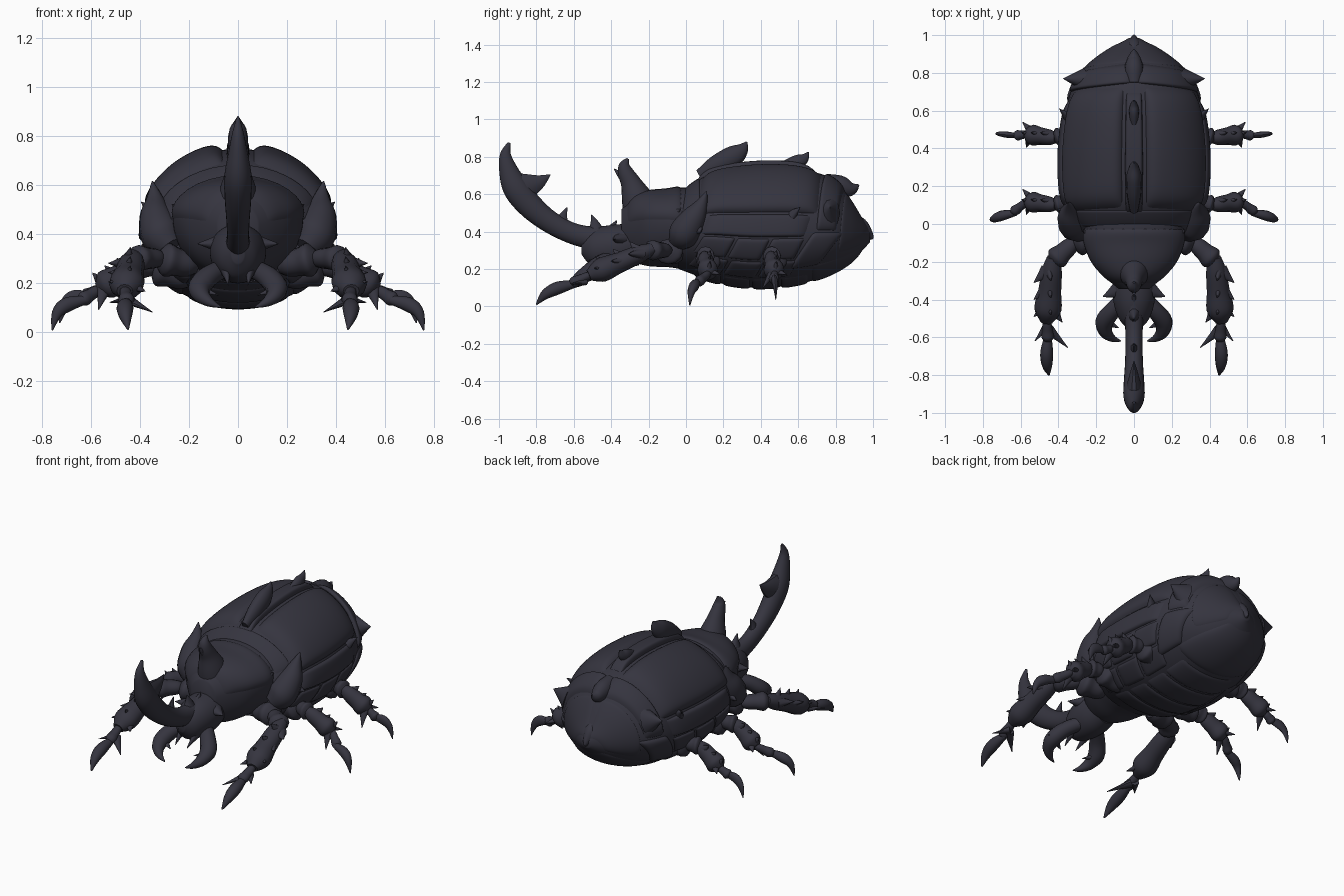
import bpy, bmesh, math
from mathutils import Vector

old = bpy.data.objects.get("Cube")
if old:
    bpy.data.objects.remove(old, do_unlink=True)

COLOUR = (0.036, 0.035, 0.05, 1)
mat = bpy.data.materials.new("dark chitin")
mat.use_nodes = True
mat.diffuse_color = COLOUR
bsdf = mat.node_tree.nodes["Principled BSDF"]
bsdf.inputs["Base Color"].default_value = COLOUR
bsdf.inputs["Roughness"].default_value = 0.5
X, Y, Z = Vector((1, 0, 0)), Vector((0, 1, 0)), Vector((0, 0, 1))


def smooth_rows(rows, steps):
    """Catmull-Rom interpolation of rows of equal length."""
    out = []
    for i in range(len(rows) - 1):
        p0, p1, p2 = rows[max(i - 1, 0)], rows[i], rows[i + 1]
        p3 = rows[min(i + 2, len(rows) - 1)]
        for k in range(steps):
            t = k / steps
            out.append([b + t / 2 * (c - a + t * (2 * a - 5 * b + 4 * c - d + t * (3 * (b - c) + d - a)))
                        for a, b, c, d in zip(p0, p1, p2, p3)])
    return out + [list(rows[-1])]


def skin(name, rings, closed=True, centre=None):
    """Join rings of points into a smooth surface."""
    bm = bmesh.new()
    vs = [[bm.verts.new(p) for p in ring] for ring in rings]
    n = len(vs[0])
    for a, b in zip(vs, vs[1:]):
        for j in range(n if closed else n - 1):
            bm.faces.new((a[j], a[(j + 1) % n], b[(j + 1) % n], b[j]))
    if closed:
        bm.faces.new(vs[0])
        bm.faces.new(vs[-1])
    bmesh.ops.recalc_face_normals(bm, faces=bm.faces)
    if centre:
        bm.normal_update()
        if sum(f.normal.dot(f.calc_center_median() - centre) for f in bm.faces) < 0:
            bmesh.ops.reverse_faces(bm, faces=bm.faces)
    me = bpy.data.meshes.new(name)
    bm.to_mesh(me)
    bm.free()
    ob = bpy.data.objects.new(name, me)
    bpy.context.collection.objects.link(ob)
    me.materials.append(mat)
    bpy.ops.object.select_all(action="DESELECT")
    ob.select_set(True)
    bpy.context.view_layer.objects.active = ob
    bpy.ops.object.shade_smooth_by_angle(angle=math.radians(45))


def tube(name, pts, ref=X, flat=1.0, sides=12, steps=5):
    """Sweep a round section along points of (x, y, z, radius)."""
    rows = smooth_rows(pts, steps)
    rings = []
    for i, r in enumerate(rows):
        t = Vector(rows[min(i + 1, len(rows) - 1)][:3]) - Vector(rows[max(i - 1, 0)][:3])
        up = t.cross(ref).normalized()
        side = up.cross(t).normalized()
        rad = max(r[3], 0.002)
        angles = [math.tau * k / sides for k in range(sides)]
        rings.append([Vector(r[:3]) + rad * (flat * math.cos(a) * side + math.sin(a) * up) for a in angles])
    skin(name, rings)


def spike(name, base, tip, r, bend=(0, 0, 0), ref=X, flat=0.7):
    """Curved thorn from base to tip."""
    a, b = Vector(base), Vector(tip)
    m = a.lerp(b, 0.5) + Vector(bend)
    tube(name, [(*a, r), (*m, r * 0.5), (*b, 0.002)], ref, flat, 10)


def section_point(row, deg, lift=0.0):
    y, hw, top, bot, mid = row
    c, s = math.cos(math.radians(deg)), math.sin(math.radians(deg))
    return Vector(((hw + lift) * c, y, mid + ((top - mid if s > 0 else mid - bot) + lift) * s))


def loft(name, rows):
    skin(name, [[section_point(r, a) for a in range(0, 360, 8)] for r in rows])


def row_at(rows, y):
    for a, b in zip(rows, rows[1:]):
        if min(a[0], b[0]) <= y <= max(a[0], b[0]):
            t = (y - a[0]) / ((b[0] - a[0]) or 1)
            return [p + (q - p) * t for p, q in zip(a, b)]
    return rows[-1]


def plate(name, rows, y0, y1, a0, a1, lift, slant=0.0, nu=24, nv=24):
    """Pillowed armour plate lying on a lofted body."""
    grid = []
    for i in range(nu + 1):
        u = 0.5 - 0.5 * math.cos(math.pi * i / nu)
        line = []
        for j in range(nv + 1):
            v = 0.5 - 0.5 * math.cos(math.pi * j / nv)
            h = (1 - abs(2 * u - 1) ** 10) * (1 - abs(2 * v - 1) ** 10)
            row = row_at(rows, y0 + (y1 - y0) * u + slant * (v - 0.5))
            line.append(section_point(row, a0 + (a1 - a0) * v, lift * h - 0.008))
        grid.append(line)
    skin(name, grid, False, Vector((0, (y0 + y1) / 2, 0.4)))


# Abdomen, thorax and head cores: y, half width, top, bottom, widest height
abdomen = smooth_rows([(-0.04, .29, .59, .2, .4), (.04, .345, .66, .17, .4), (.15, .38, .715, .13, .4),
                       (.35, .39, .745, .1, .39), (.55, .372, .745, .11, .39), (.7, .335, .715, .145, .39),
                       (.8, .285, .67, .185, .39), (.88, .2, .575, .235, .385), (.94, .11, .475, .295, .375),
                       (.985, .025, .4, .345, .37)], 6)
thorax = smooth_rows([(.06, .3, .63, .2, .44), (-.02, .27, .635, .2, .46), (-.1, .262, .62, .21, .47),
                      (-.2, .222, .61, .215, .47), (-.28, .155, .585, .24, .46), (-.345, .08, .52, .3, .43)], 6)
head = smooth_rows([(-.25, .1, .44, .22, .34), (-.34, .115, .44, .2, .33), (-.43, .105, .43, .2, .32),
                    (-.51, .075, .4, .22, .31), (-.56, .025, .36, .28, .32)], 6)
loft("abdomen", abdomen)
loft("thorax", thorax)
loft("head", head)

# Centre ridge, pronotum shield, collar and belly
plate("wing_ridge", abdomen, .05, .7, 83, 97, .04)
plate("pronotum_shield", thorax, -.32, -.02, -6, 186, .02)
plate("collar", abdomen, -.02, .075, 25, 155, .016)
for i in range(4):
    y = .04 + i * .155
    plate(f"belly_plate_{i + 1}", abdomen, y, y + .15, -124, -56, .016)
plate("tail_belly_plate", abdomen, .665, .95, -140, -40, .016)

# Spines along the back
tube("front_ridge_spine", [(0, .07, .7, .03), (0, .16, .75, .055), (0, .25, .8, .058),
                           (0, .3, .84, .036), (0, .325, .88, .004)], flat=.7)
tube("rear_ridge_spine", [(0, .53, .75, .03), (0, .59, .77, .038), (0, .63, .79, .028), (0, .655, .825, .003)], flat=.7)
tube("tail_spine", [(0, .74, .66, .05), (0, .82, .64, .06), (0, .885, .63, .038), (0, .925, .65, .003)], flat=.85)
tube("tail_nub", [(0, .85, .44, .08), (0, .93, .405, .065), (0, .975, .38, .033), (0, 1.0, .362, .006)], flat=.7)

# Great head horn with its prongs
tube("head_horn", [(0, -.4, .36, .075), (0, -.5, .365, .062), (0, -.62, .395, .056), (0, -.74, .46, .06),
                   (0, -.84, .545, .068), (0, -.91, .635, .07), (0, -.95, .73, .05),
                   (0, -.965, .81, .03), (0, -.945, .875, .008)], flat=.8, sides=20, steps=8)
spike("horn_upper_prong", (0, -.87, .635), (0, -.725, .705), .085, (0, .01, -.005), flat=.5)
spike("horn_lower_prong", (0, -.67, .43), (0, -.635, .53), .05, (0, -.005, 0), flat=.6)
spike("horn_base_prong", (0, -.48, .39), (0, -.505, .49), .055, (0, .005, 0))
spike("brow_prong", (0, -.4, .41), (0, -.37, .46), .03)

# Thorax horn
tube("thorax_horn", [(0, -.235, .5, .1), (0, -.265, .585, .082), (0, -.295, .66, .055), (0, -.322, .715, .042),
                     (0, -.328, .755, .03), (0, -.31, .79, .006)], flat=.9, sides=20)
spike("thorax_horn_point", (0, -.31, .68), (0, -.385, .735), .045, (0, 0, -.005))


def limb(name, joints, radii, ref):
    """Chain of swollen segments between joints."""
    for k, r in enumerate(radii):
        a, b = Vector(joints[k]), Vector(joints[k + 1])
        shape = [(-.08, .5), (.15, .8), (.5, .92), (.82, 1.08), (1.03, .5)]
        tube(f"{name}_segment_{k + 1}", [(*a.lerp(b, t), r * w) for t, w in shape], ref, 0.9)


for side, s in (("left", 1), ("right", -1)):
    def P(x, y, z):
        return (s * x, y, z)

    def arc(a0, a1):
        return (a0, a1) if s > 0 else (180 - a0, 180 - a1)

    # Wing cases and flank armour
    plate(f"{side}_wing_case", abdomen, .07, .72, *arc(18, 81), .038, .02, 40, 32)
    plate(f"{side}_flank_panel", abdomen, .09, .66, *arc(-4, 17), .024, .04)
    plate(f"{side}_tail_band", abdomen, .72, .83, *arc(2, 88), .028, .05)
    plate(f"{side}_tail_side", abdomen, .61, .78, *arc(-44, 2), .022, .14)
    plate(f"{side}_tail_cap", abdomen, .83, .97, *arc(-36, 88), .014, .05)
    for i in range(3):
        y = .06 + i * .185
        plate(f"{side}_under_plate_{i + 1}", abdomen, y, y + .18, *arc(-30, -5), .018, .06)
        plate(f"{side}_lower_plate_{i + 1}", abdomen, y - .03, y + .15, *arc(-55, -31), .016, .05)

    # Shoulder guards and side thorns
    tube(f"{side}_shoulder_guard", [P(.27, -.05, .34) + (.05,), P(.31, -.01, .39) + (.085,),
                                    P(.335, .04, .47) + (.07,), P(.34, .08, .54) + (.038,),
                                    P(.35, .11, .615) + (.003,)], Y, 1.0)
    spike(f"{side}_shoulder_lobe", P(.3, .05, .42), P(.405, .08, .4), .07)
    spike(f"{side}_pronotum_corner", P(.21, -.1, .47), P(.27, -.03, .52), .06)
    spike(f"{side}_tail_thorn", P(.27, .765, .5), P(.375, .77, .53), .085, ref=Y)
    spike(f"{side}_flank_thorn", P(.35, .57, .49), P(.395, .61, .53), .035, ref=Y)
    spike(f"{side}_cheek", P(.06, -.34, .36), P(.165, -.385, .36), .065, ref=Z)

    # Mandibles and feelers
    tube(f"{side}_mandible", [P(.06, -.4, .26) + (.04,), P(.115, -.46, .23) + (.045,),
                              P(.155, -.515, .185) + (.048,), P(.15, -.57, .15) + (.036,),
                              P(.115, -.605, .12) + (.02,), P(.07, -.62, .1) + (.003,)], Z, .95)
    spike(f"{side}_mandible_tooth", P(.145, -.52, .17), P(.08, -.55, .15), .028, ref=Z)
    spike(f"{side}_mandible_outer_tooth", P(.15, -.49, .19), P(.205, -.51, .18), .035, ref=Z)
    spike(f"{side}_mouth_palp", P(.05, -.48, .25), P(.04, -.56, .19), .03)

    # Front leg
    name = f"{side}_front_leg"
    limb(name, [P(.18, -.06, .27), P(.32, -.1, .3), P(.43, -.2, .3), P(.462, -.51, .17), P(.455, -.62, .12)],
         [.07, .055, .066, .03], Z)
    tube(f"{name}_claw", [P(.455, -.59, .12) + (.018,), P(.462, -.68, .1) + (.034,), P(.46, -.75, .065) + (.027,),
                          P(.45, -.8, .01) + (.004,)], X)
    for i in range(3):
        y = -.25 - .09 * i
        z = .28 - .038 * i
        spike(f"{name}_outer_tooth_{i + 1}", P(.46, y, z), P(.53, y - .06, z), .045, ref=Z)
        spike(f"{name}_top_tooth_{i + 1}", P(.45, y, z + .01), P(.44, y - .05, z + .065), .04)
    spike(f"{name}_inner_tooth", P(.44, -.44, .19), P(.38, -.52, .165), .045, ref=Z)
    spike(f"{name}_inner_spur", P(.45, -.56, .13), P(.35, -.655, .08), .03, ref=Z)
    spike(f"{name}_outer_spur", P(.46, -.54, .13), P(.525, -.62, .12), .025, ref=Z)

    # Middle and rear legs share one plan
    for which, y, foot, reach, drop, thin in (("middle", .1, -.08, .03, 0, .9), ("rear", .455, .025, 0, .03, .55)):
        name = f"{side}_{which}_leg"
        limb(name, [P(.2, y + .02, .22), P(.34, y + .02, .27), P(.42, y, .265), P(.565, y + .02, .175),
                    P(.63 + reach / 2, y + foot / 2, .125 + drop / 2)], [.07, .05, .056, .028], Y)
        tube(f"{name}_claw", [P(.61 + reach / 2, y + foot / 2, .13 + drop / 2) + (.018,),
                              P(.67 + reach, y + foot * .7, .11 + drop) + (.03,),
                              P(.71 + reach, y + foot * .9, .075 + drop) + (.022,),
                              P(.73 + reach, y + foot, .006 + drop) + (.003,)], Y, thin)
        for i in range(3):
            x, z = .45 + .05 * i, .25 - .03 * i
            spike(f"{name}_tooth_{i + 1}", P(x, y + .02, z + .005), P(x + .045, y + .03, z + .05), .035, ref=Y)
        spike(f"{name}_back_spur", P(.53, y + .02, .19), P(.59, y + .085, .17), .036, ref=Z)
        spike(f"{name}_lower_spur", P(.55, y, .17), P(.57, y - .05, .09), .03, ref=Y)
